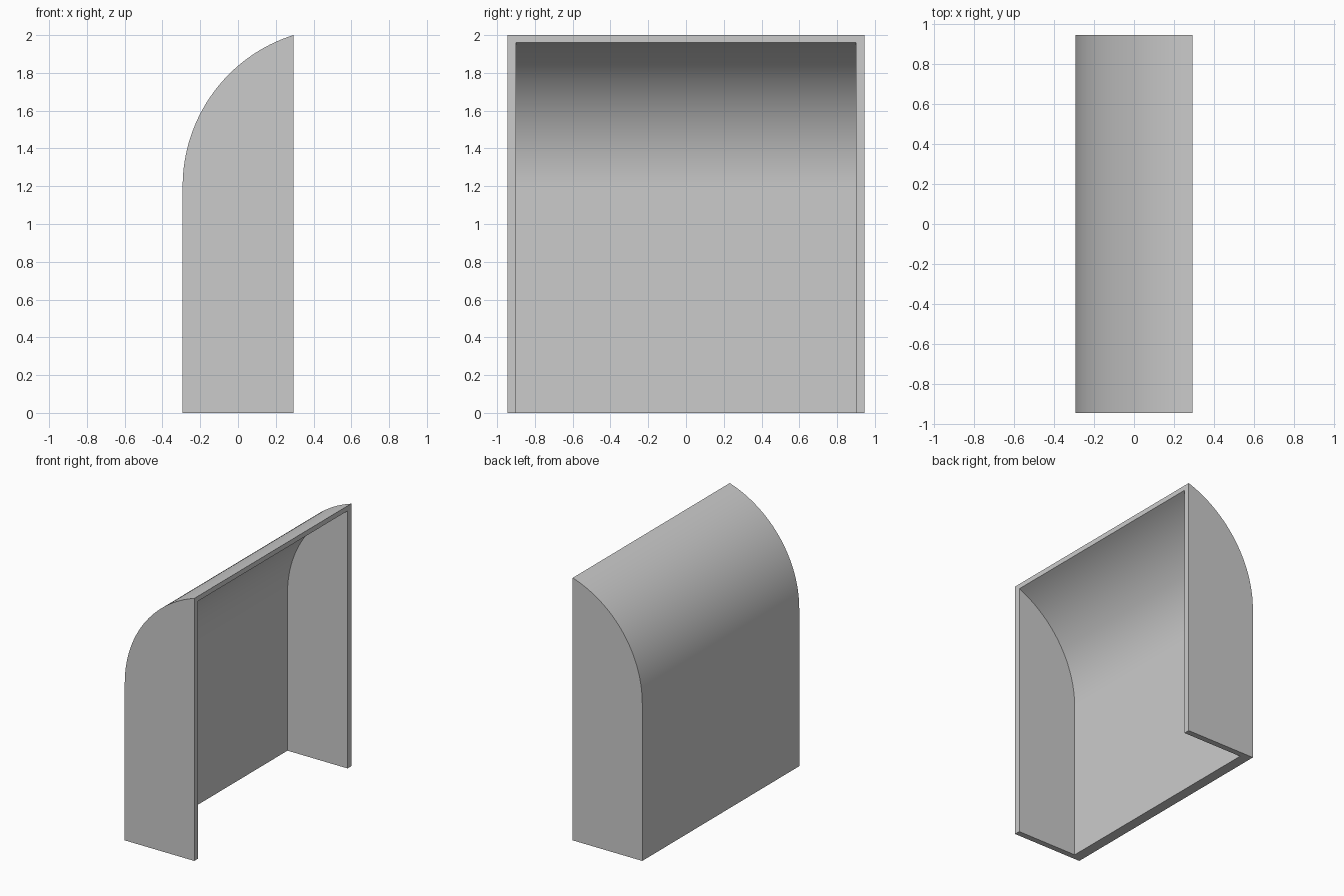
import bpy, bmesh, math

cube = bpy.data.objects.get("Cube")
if cube:
    bpy.data.objects.remove(cube)

FRONT, SPRING, SEGMENTS = 0.293, 1.2, 32


def hood_profile(back, top):
    """Upright back that bends into an arc ending at the open front."""
    depth, rise = FRONT - back, top - SPRING
    radius = (depth ** 2 + rise ** 2) / (2 * depth)
    sweep = math.asin(rise / radius)
    points = [(back, 0)]
    for i in range(SEGMENTS + 1):
        a = sweep * i / SEGMENTS
        points.append((back + radius * (1 - math.cos(a)), SPRING + radius * math.sin(a)))
    return points + [(FRONT, 0)]


def add_skin(bm, back, top, half_width):
    """Curved back and two side panels; returns the rim of the opening."""
    right, left = [[bm.verts.new((x, y, z)) for x, z in hood_profile(back, top)]
                   for y in (-half_width, half_width)]
    for i in range(len(right) - 2):
        bm.faces.new((right[i], right[i + 1], left[i + 1], left[i]))
    bm.faces.new(right)
    bm.faces.new(left)
    return [right[-1], right[0], left[0], left[-1], left[-2], right[-2]]


# Hollow hood: outer skin, inner skin and the rim joining them
bm = bmesh.new()
outer = add_skin(bm, -0.293, 2.0, 0.945)
inner = add_skin(bm, -0.213, 1.962, 0.9)
for i in range(len(outer)):
    j = (i + 1) % len(outer)
    bm.faces.new((outer[i], outer[j], inner[j], inner[i]))
bmesh.ops.recalc_face_normals(bm, faces=bm.faces)
mesh = bpy.data.meshes.new("curved_hood")
bm.to_mesh(mesh)
bm.free()
hood = bpy.data.objects.new("curved_hood", mesh)
bpy.context.collection.objects.link(hood)

# Plain grey finish
grey = bpy.data.materials.new("light_grey")
grey.use_nodes = True
colour = (0.6, 0.6, 0.6, 1)
grey.diffuse_color = colour
grey.node_tree.nodes["Principled BSDF"].inputs["Base Color"].default_value = colour
mesh.materials.append(grey)

# Smooth curve, crisp corners
bpy.ops.object.select_all(action="DESELECT")
hood.select_set(True)
bpy.context.view_layer.objects.active = hood
bpy.ops.object.shade_smooth_by_angle(angle=math.radians(30))
